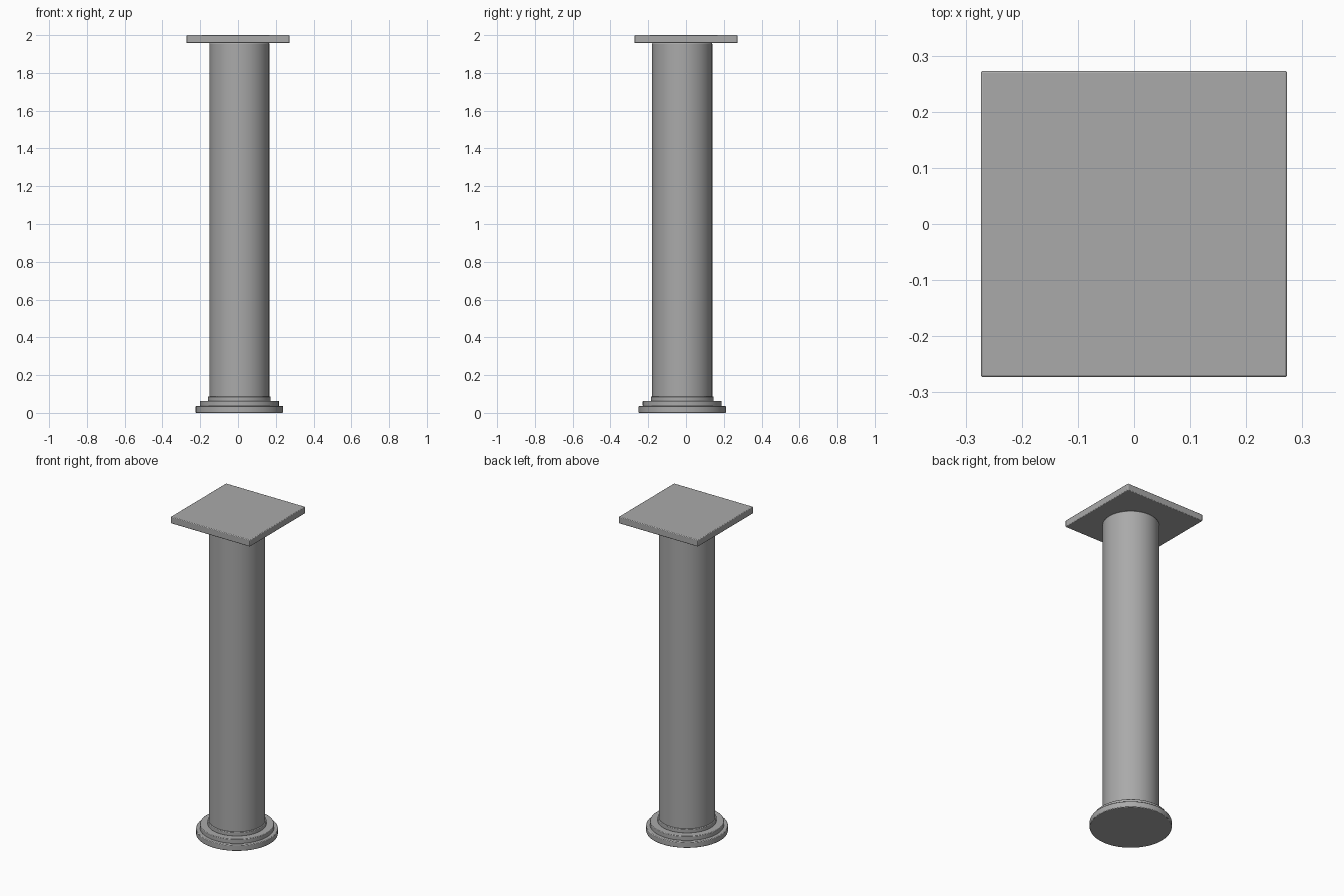
import bpy
import math

cube = bpy.data.objects.get("Cube")
if cube:
    bpy.data.objects.remove(cube, do_unlink=True)

# Single stone colour
STONE = (0.40, 0.40, 0.40, 1.0)
stone = bpy.data.materials.new("grey_stone")
stone.use_nodes = True
stone.diffuse_color = STONE
stone.node_tree.nodes["Principled BSDF"].inputs["Base Color"].default_value = STONE

# Column axis sits slightly off the slab centre
AXIS_X, AXIS_Y = 0.007, -0.02


def finish(obj, name, bevel):
    obj.name = name
    obj.data.materials.append(stone)
    mod = obj.modifiers.new("soft_edges", "BEVEL")
    mod.width = bevel
    mod.segments = 2
    mod.limit_method = "ANGLE"
    mod.angle_limit = math.radians(40)
    bpy.ops.object.shade_smooth_by_angle(angle=math.radians(35))


def disc(name, radius, bottom, top, bevel):
    bpy.ops.mesh.primitive_cylinder_add(
        vertices=64, radius=radius, depth=top - bottom,
        location=(AXIS_X, AXIS_Y, (bottom + top) / 2))
    finish(bpy.context.object, name, bevel)


# Stepped round base
disc("base_lower_step", 0.231, 0.0, 0.037, 0.004)
disc("base_middle_step", 0.209, 0.035, 0.064, 0.003)
disc("base_upper_step", 0.166, 0.062, 0.087, 0.003)

# Plain shaft, just touching the slab
disc("shaft", 0.159, 0.08, 1.96, 0.006)

# Square top slab
bpy.ops.mesh.primitive_cube_add(size=1, location=(0, 0, 1.979))
slab = bpy.context.object
slab.scale = (0.546, 0.546, 0.042)
bpy.ops.object.transform_apply(location=False, rotation=False, scale=True)
finish(slab, "top_slab", 0.004)
